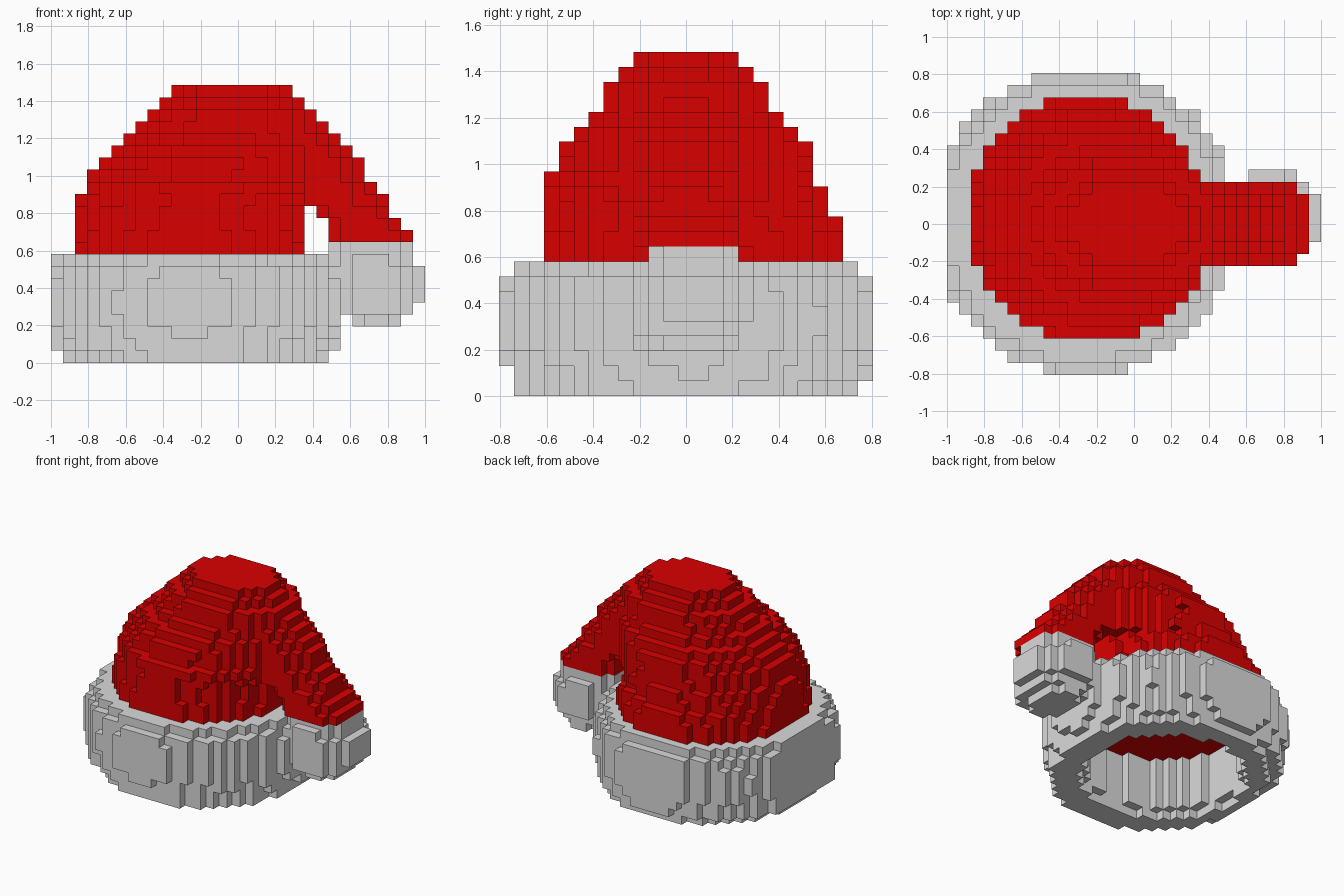
import bpy, bmesh
from math import hypot
from mathutils import Vector

old = bpy.data.objects.get("Cube")
if old:
    bpy.data.objects.remove(old, do_unlink=True)

NX, NY, NZ = 31, 25, 23          # grid of little cubes
SIZE = 2 / NX


def material(name, rgb):
    m = bpy.data.materials.new(name)
    m.use_nodes = True
    m.diffuse_color = (*rgb, 1)
    m.node_tree.nodes["Principled BSDF"].inputs["Base Color"].default_value = (*rgb, 1)
    return m


def oval(i, j, x0, x1, y0, y1, fill=1.04):
    """Is cell (i, j) inside the oval that fits the given cell bounds?"""
    dx = (2 * i + 1 - x0 - x1) / (x1 - x0)
    dy = (2 * j + 1 - y0 - y1) / (y1 - y0)
    return dx * dx + dy * dy < fill


def build(name, mat, inside):
    """Skin every cell accepted by the rule with outer faces only."""
    cells = {(i, j, k) for i in range(NX) for j in range(NY) for k in range(NZ)
             if inside(i, j, k)}
    bm = bmesh.new()
    verts = {}

    def corner(p):
        key = tuple(round(c) for c in p)
        if key not in verts:
            verts[key] = bm.verts.new(((key[0] - NX / 2) * SIZE,
                                       (key[1] - NY / 2) * SIZE, key[2] * SIZE))
        return verts[key]

    for cell in sorted(cells):
        for axis in range(3):
            for side in (-1, 1):
                n = Vector((0, 0, 0))
                n[axis] = side
                if tuple(int(c + d) for c, d in zip(cell, n)) in cells:
                    continue
                u = Vector((0, 0, 0))
                u[(axis + 1) % 3] = 1
                v = n.cross(u)
                mid = Vector(cell) + Vector((.5, .5, .5)) + n / 2
                bm.faces.new([corner(mid + (a * u + b * v) / 2)
                              for a, b in ((-1, -1), (1, -1), (1, 1), (-1, 1))])
    mesh = bpy.data.meshes.new(name)
    bm.to_mesh(mesh)
    bm.free()
    mesh.materials.append(mat)
    obj = bpy.data.objects.new(name, mesh)
    bpy.context.collection.objects.link(obj)


red = material("red cloth", (.7, 0, 0))
grey = material("pale grey fur", (.7, .7, .7))

# Fur band: bulging hollow ring over a flatter bottom layer
BAND = [12, 12.15, 12.3, 12.6, 12.68, 12.68, 12.6, 12.45, 11.6]
HOLE = 8.4


def band_radius(i, j):
    return hypot(i + .5 - 11.4, j + .5 - 12.7)


def band(i, j, k):
    if k >= len(BAND):
        return False
    if k == 0 and not oval(i, j, 1, 23, 1, 24, 1.02):
        return False
    inner = HOLE + .6 if k == 0 else HOLE
    return inner < band_radius(i, j) < BAND[k]


# Cloth: stacked ovals, leaning toward the drooping tip
BASE = 9
LEFT = [2, 2, 2, 2, 2, 3, 3, 4, 5, 6, 7, 8, 9, 10]
FRONT = [3, 3, 3, 3, 3, 3, 4, 4, 5, 6, 7, 7, 8, 9]
BACK = [23, 23, 23, 22, 22, 21, 21, 21, 20, 19, 18, 18, 17, 16]
TIP = [21, 30, 29, 28, 28, 27, 26, 26, 25, 24, 23, 22, 21, 20]
FILL = [1.04, 1.02, .99, .97, .94, 1, .96]
TAIL_START = {1: 23, 2: 23, 3: 22}


def cloth(i, j, k):
    n = k - BASE
    if n < 0:                    # lining inside the band
        return n >= -2 and band_radius(i, j) <= HOLE
    right = min(TIP[n], 21 if n < 4 else 22)
    fill = FILL[n] if n < len(FILL) else 1
    if oval(i, j, LEFT[n], right, FRONT[n], BACK[n], fill):
        return True
    start = TAIL_START.get(n, 15)
    return start <= i < TIP[n] and TIP[n] > right and \
        oval(i, j, start, TIP[n], 9, 16, 1.08)


# Pompom: rounded blob under the tip, layer bounds from the bottom up
POMPOM = {3: (25, 29, 10, 16), 4: (24, 30, 9, 16), 5: (23, 31, 9, 17),
          6: (23, 31, 9, 17), 7: (23, 31, 9, 17), 8: (23, 30, 9, 17),
          9: (23, 30, 10, 16)}


def pompom(i, j, k):
    return k in POMPOM and oval(i, j, *POMPOM[k]) and not band(i, j, k)


build("fur_band", grey, band)
build("cloth_crown", red, cloth)
build("pompom", grey, pompom)
